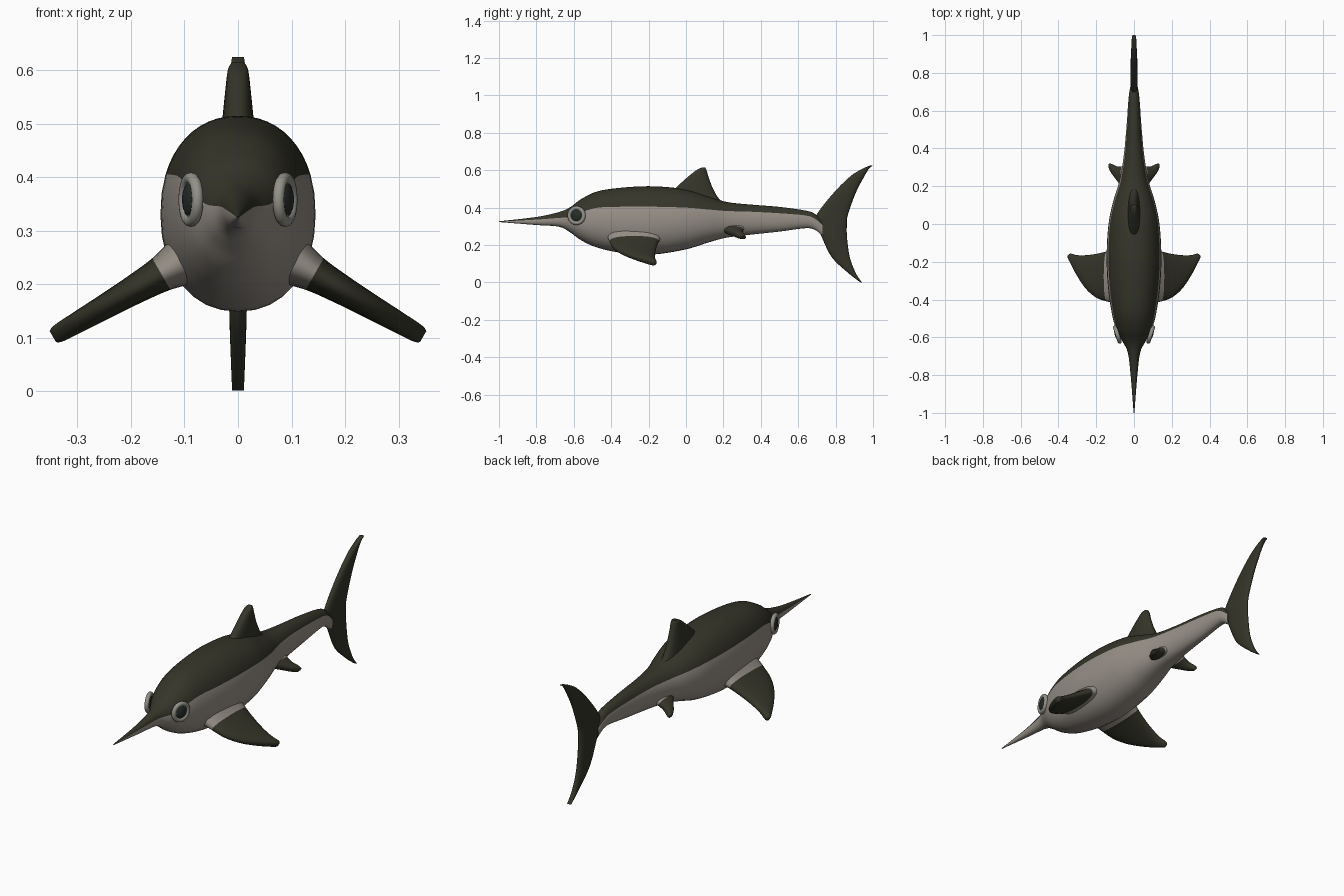
import bpy, bmesh, math
from mathutils import Matrix, Vector

cube = bpy.data.objects.get("Cube")
if cube:
    bpy.data.objects.remove(cube, do_unlink=True)


def material(name, rgb):
    m = bpy.data.materials.new(name)
    m.use_nodes = True
    m.diffuse_color = (*rgb, 1)
    bsdf = m.node_tree.nodes["Principled BSDF"]
    bsdf.inputs["Base Color"].default_value = (*rgb, 1)
    bsdf.inputs["Roughness"].default_value = 0.8
    return m


dark = material("dark olive skin", (0.035, 0.035, 0.022))
pale = material("pale belly skin", (0.31, 0.28, 0.245))
rim = material("grey eye rim", (0.29, 0.285, 0.25))
pupil = material("dark eye", (0.02, 0.026, 0.022))


def spline(keys, steps):
    """Smooth curve through the key stations."""
    out = []
    for i in range(len(keys) - 1):
        a, b = keys[max(i - 1, 0)], keys[i]
        c, d = keys[i + 1], keys[min(i + 2, len(keys) - 1)]
        for k in range(steps):
            t = k / steps
            out.append([q + 0.5 * t * (r - p + t * (2 * p - 5 * q + 4 * r - s + t * (3 * (q - r) + s - p)))
                        for p, q, r, s in zip(a, b, c, d)])
    return out + [list(keys[-1])]


def signed_pow(v, e):
    return math.copysign(abs(v) ** e, v)


def finish(obj, mirrored):
    bpy.ops.object.select_all(action="DESELECT")
    bpy.context.view_layer.objects.active = obj
    obj.select_set(True)
    bpy.ops.object.shade_smooth_by_angle(angle=math.radians(50))
    if mirrored:
        obj.modifiers.new("mirror", "MIRROR")


def loft(name, rings, mats, pick, mirrored=False):
    """Skin closed rings; pick(ring, segment) gives the material slot."""
    bm = bmesh.new()
    loops = [[bm.verts.new(p) for p in ring] for ring in rings]
    n = len(loops[0])
    for i in range(len(loops) - 1):
        for j in range(n):
            k = (j + 1) % n
            f = bm.faces.new((loops[i][j], loops[i][k], loops[i + 1][k], loops[i + 1][j]))
            f.material_index = pick(i, j)
    bm.faces.new(loops[0]).material_index = pick(0, 0)
    bm.faces.new(loops[-1]).material_index = pick(len(loops) - 1, 0)
    bmesh.ops.recalc_face_normals(bm, faces=bm.faces)
    mesh = bpy.data.meshes.new(name)
    bm.to_mesh(mesh)
    bm.free()
    obj = bpy.data.objects.new(name, mesh)
    bpy.context.collection.objects.link(obj)
    for m in mats:
        mesh.materials.append(m)
    finish(obj, mirrored)


# Body with beak: y, bottom, top, half width, colour line height
BODY = [
    (-1.0, .323, .327, .002, .325), (-.8, .307, .350, .018, .336),
    (-.68, .298, .376, .033, .345), (-.62, .268, .402, .062, .350),
    (-.56, .225, .446, .094, .375), (-.47, .185, .488, .118, .400),
    (-.33, .156, .508, .138, .405), (-.17, .150, .514, .145, .405),
    (0, .177, .497, .135, .400), (.12, .214, .460, .110, .390),
    (.22, .240, .430, .080, .382), (.35, .256, .416, .056, .378),
    (.5, .272, .404, .041, .370), (.64, .290, .384, .031, .358),
    (.69, .280, .366, .026, .340), (.73, .250, .325, .019, .308),
]
SEG, ROUND = 20, 0.92


def body_ring(y, bottom, top, width, line):
    mid, h = (top + bottom) / 2, (top - bottom) / 2
    r = max(-.9, min(.9, (line - mid) / h))
    t0 = math.asin(signed_pow(r, 1 / ROUND))
    up = [t0 + (math.pi - 2 * t0) * j / SEG for j in range(SEG)]
    down = [math.pi - t0 + (math.pi + 2 * t0) * j / SEG for j in range(SEG)]
    return [(width * signed_pow(math.cos(t), ROUND), y, mid + h * signed_pow(math.sin(t), ROUND))
            for t in up + down]


loft("body", [body_ring(*s) for s in spline(BODY, 5)], [dark, pale],
     lambda i, j: 0 if j < SEG else 1)


def fin(name, keys, origin, span, thick, mirrored=False, root=-1):
    """Fin sections: span, leading y, trailing y, half thickness."""
    origin, span, thick = Vector(origin), Vector(span), Vector(thick)
    stations, rings = spline(keys, 5), []
    for s, lead, trail, half in stations:
        ring = []
        for j in range(24):
            t = math.tau * j / 24
            y = (lead + trail) / 2 + (trail - lead) / 2 * signed_pow(math.cos(t), .85)
            ring.append(origin + span * s + Vector((0, y, 0)) + thick * half * signed_pow(math.sin(t), .85))
        rings.append(ring)
    loft(name, rings, [dark, pale], lambda i, j: 1 if stations[i][0] < root else 0, mirrored)


# Upright fins
UP, SIDE = (0, 0, 1), (1, 0, 0)
fin("dorsal_fin", [(.40, -.13, .23, .036), (.45, -.10, .175, .034), (.50, -.06, .145, .03),
                   (.56, .005, .122, .024), (.60, .055, .110, .019), (.614, .085, .103, .012)],
    (0, 0, 0), UP, SIDE)
fin("tail_fin", [(.001, .932, .940, .011), (.05, .868, .908, .013), (.134, .780, .876, .016),
                 (.24, .727, .861, .018), (.31, .700, .860, .019), (.36, .697, .865, .019),
                 (.48, .790, .908, .018), (.57, .882, .955, .015), (.61, .948, .980, .013),
                 (.625, .985, 1.0, .011)],
    (0, 0, 0), UP, SIDE)

# Paired fins slanting down and outward
a = math.radians(30)
OUT, ACROSS = (math.cos(a), 0, -math.sin(a)), (math.sin(a), 0, math.cos(a))
fin("pectoral_fins", [(0, -.42, -.13, .048), (.05, -.41, -.145, .034), (.115, -.39, -.158, .027),
                      (.175, -.345, -.165, .023), (.23, -.275, -.165, .020),
                      (.272, -.205, -.157, .017), (.284, -.182, -.164, .012)],
    (.10, 0, .244), OUT, ACROSS, True, root=.045)
fin("pelvic_fins", [(0, .18, .315, .026), (.03, .20, .305, .023), (.06, .235, .305, .020),
                    (.09, .270, .318, .016), (.105, .295, .320, .010)],
    (.04, 0, .293), OUT, ACROSS, True, root=.02)


# Eyes, turned slightly forward
TURN = Matrix.Rotation(math.radians(-18), 4, "Z")
EYE = Matrix.Translation((.088, -.585, .358)) @ TURN @ Matrix.Rotation(math.pi / 2, 4, "Y")


def eye_part(name, mat):
    obj = bpy.context.object
    obj.name = name
    obj.data.transform(EYE)
    obj.data.materials.append(mat)
    finish(obj, True)


bpy.ops.mesh.primitive_torus_add(major_radius=.040, minor_radius=.011, major_segments=32, minor_segments=12)
eye_part("eye_rims", rim)
for name, radius, depth, mat in (("eye_sockets", .044, .008, rim), ("eyeballs", .033, .014, pupil)):
    bpy.ops.mesh.primitive_uv_sphere_add(segments=24, ring_count=12, radius=1)
    bpy.context.object.data.transform(Matrix.Diagonal((radius, radius, depth, 1)))
    eye_part(name, mat)
